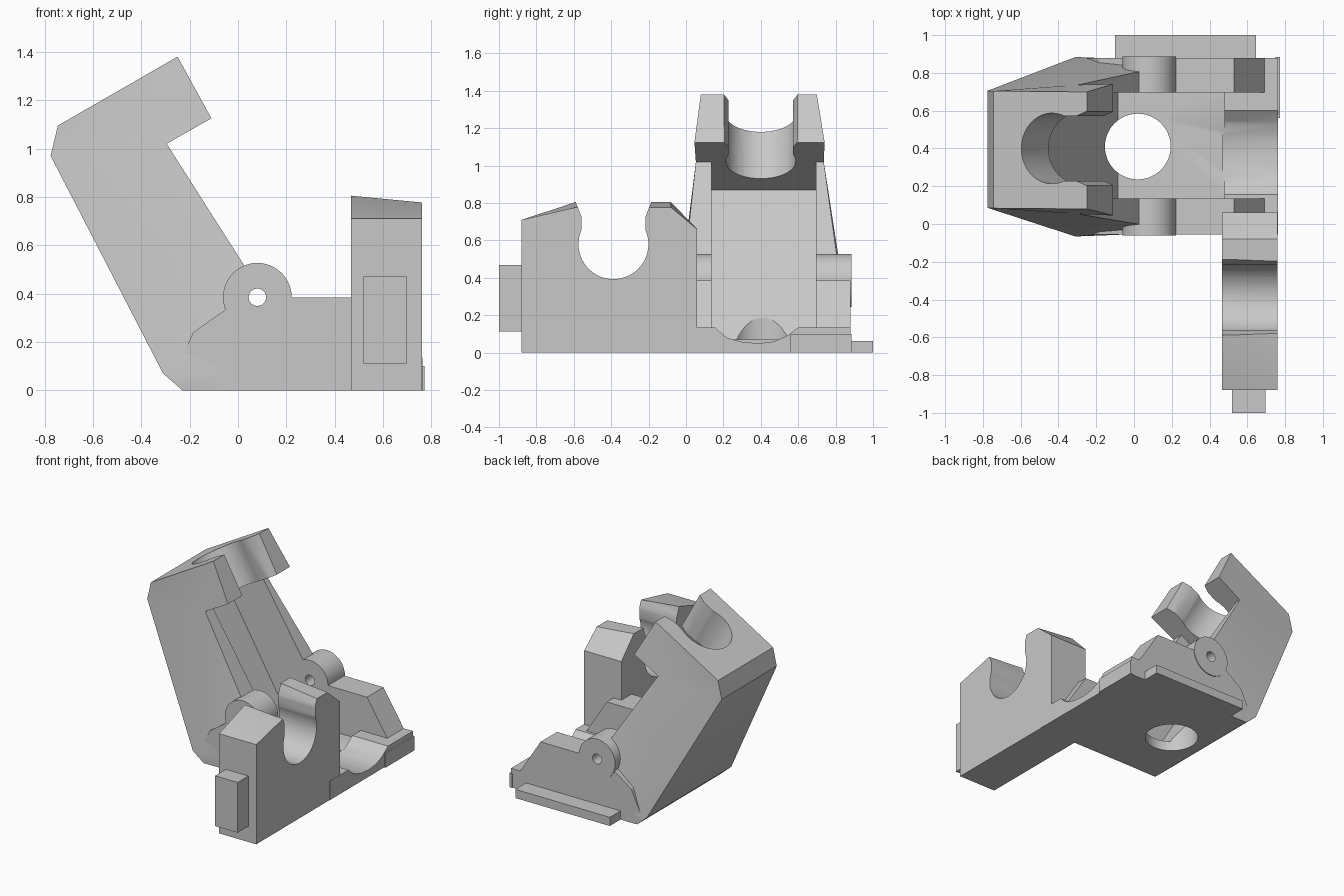
import bpy, bmesh, math
from mathutils import Vector

if "Cube" in bpy.data.objects:
    bpy.data.objects.remove(bpy.data.objects["Cube"])

grey = bpy.data.materials.new("plain grey")
grey.use_nodes = True
COLOUR = (0.58, 0.58, 0.58, 1)
grey.diffuse_color = COLOUR
grey.node_tree.nodes["Principled BSDF"].inputs["Base Color"].default_value = COLOUR

MID = 0.41    # centre line of the cradle across y


def loft(name, start, end):
    """Closed solid between two matching outlines."""
    bm = bmesh.new()
    a = [bm.verts.new(p) for p in start]
    b = [bm.verts.new(p) for p in end]
    bm.faces.new(a)
    bm.faces.new(b[::-1])
    for i in range(len(a)):
        j = (i + 1) % len(a)
        bm.faces.new((a[j], a[i], b[i], b[j]))
    bm.normal_update()
    bmesh.ops.triangulate(bm, faces=bm.faces[:])
    if bm.calc_volume(signed=True) < 0:
        bmesh.ops.reverse_faces(bm, faces=bm.faces[:])
    bm.normal_update()
    mesh = bpy.data.meshes.new(name)
    bm.to_mesh(mesh)
    bm.free()
    mesh.materials.append(grey)
    obj = bpy.data.objects.new(name, mesh)
    bpy.context.collection.objects.link(obj)
    return obj


def side_prism(name, outline, y0, y1):
    return loft(name, [(x, y0, z) for x, z in outline], [(x, y1, z) for x, z in outline])


def end_prism(name, outline, x0, x1):
    return loft(name, [(x0, y, z) for y, z in outline], [(x1, y, z) for y, z in outline])


def box(name, x0, x1, y0, y1, z0, z1):
    return side_prism(name, [(x0, z0), (x1, z0), (x1, z1), (x0, z1)], y0, y1)


def disc(cx, cy, r, n=48):
    return [(cx + r * math.cos(math.tau * i / n), cy + r * math.sin(math.tau * i / n))
            for i in range(n)]


def cut(cutter, *targets):
    cutter.hide_render = True
    for target in targets:
        mod = target.modifiers.new("Cut", "BOOLEAN")
        mod.operation, mod.object, mod.solver = "DIFFERENCE", cutter, "EXACT"
        bpy.context.view_layer.objects.active = target
        bpy.ops.object.modifier_apply(modifier=mod.name)
    bpy.data.objects.remove(cutter)


def snap_outline():
    """Round seat with a pinched throat and a flared mouth: (across, outward)."""
    r, half = 0.187, 0.172
    tip = math.acos(half / r)
    steps = 32
    sweep = math.pi + 2 * tip
    arc = [(r * math.cos(tip - sweep * i / steps), r * math.sin(tip - sweep * i / steps))
           for i in range(steps + 1)]
    return ([(0.22, 0.4), (0.2, 0.22), (half, 0.15)] + arc
            + [(-half, 0.15), (-0.2, 0.22), (-0.22, 0.4)])


# Leaning arm: side outline with a half width at each corner
arm_outline = [(-0.23, 0, 0.468), (-0.31, 0.07, 0.475), (-0.775, 0.97, 0.31),
               (-0.745, 1.095, 0.31), (-0.25, 1.38, 0.31), (-0.11, 1.125, 0.348),
               (-0.295, 1.02, 0.342), (0.03, 0.51, 0.405), (0.03, 0.38, 0.43),
               (-0.08, 0.07, 0.466), (-0.08, 0, 0.466)]
arm = loft("leaning_arm", [(x, MID - 0.015 * z - w, z) for x, z, w in arm_outline],
           [(x, MID - 0.015 * z + w, z) for x, z, w in arm_outline])

# Base with side walls
base = side_prism("base", [(-0.22, 0), (0.762, 0), (0.762, 0.135), (0.69, 0.135),
                           (0.53, 0.385), (0.02, 0.385), (-0.185, 0.24), (-0.27, 0.06)],
                  -0.055, 0.88)

# Hinge bosses on both walls
HINGE = (0.08, 0.385)
bosses = [side_prism("front_hinge_boss", disc(*HINGE, 0.142), -0.06, 0.135),
          side_prism("back_hinge_boss", disc(*HINGE, 0.142), 0.695, 0.886)]

# Open channel between the walls, running up the arm
cut(side_prism("channel", [(-0.085, 0.07), (-0.56, 0.87), (-0.295, 1.02), (-0.11, 1.125),
                           (0.9, 1.125), (0.9, 0.135), (0.48, 0.135), (0.48, 0.07)],
               0.135, 0.695), arm, base)

# Shallow dip in the end sill
cut(end_prism("sill_dip", [(0.14, 0.15), (0.17, 0.12), (0.22, 0.08), (0.3, 0.057),
                           (0.39, 0.05), (0.47, 0.06), (0.54, 0.09), (0.62, 0.15)],
              0.47, 0.9), base)

# Hinge pin hole and round hole in the floor
cut(side_prism("pin_hole", disc(*HINGE, 0.036, 24), -0.3, 1.2), arm, base, *bosses)
hole = disc(0.02, MID, 0.174)
cut(loft("floor_hole", [(x, y, -0.1) for x, y in hole], [(x, y, 0.4) for x, y in hole]),
    arm, base)

# Snap seat through the arm head
out = Vector((0.867, 0, 0.499))
along = Vector((0.499, 0, -0.867))
seat = [Vector((-0.435, 0.4, 1.275)) + Vector((0, s, 0)) + out * t for s, t in snap_outline()]
cut(loft("head_seat", [p - along * 0.1 for p in seat], [p + along * 0.36 for p in seat]), arm)

# Cross bar with its own snap seat; the top falls slightly toward +x
bar = end_prism("clamp_bar", [(-0.88, 0), (-0.88, 0.71), (-0.59, 0.805), (-0.08, 0.805),
                              (0.06, 0.66), (0.06, 0)], 0.467, 0.76)
for v in bar.data.vertices:
    if v.co.z > 0.75 and v.co.x > 0.6:
        v.co.z -= 0.028
cut(end_prism("bar_seat", [(-0.388 + s, 0.58 + t) for s, t in snap_outline()], 0.3, 0.9), bar)

# Tabs and ledges
tab = box("end_tab", 0.52, 0.697, -1, -0.88, 0.112, 0.47)
ledge = box("back_ledge", -0.1, 0.645, 0.87, 1, 0, 0.062)
nib = box("corner_nib", 0.75, 0.772, 0.56, 0.885, 0, 0.1)

# Shading
for obj in (arm, base, *bosses, bar, tab, ledge, nib):
    bpy.ops.object.select_all(action="DESELECT")
    obj.select_set(True)
    bpy.context.view_layer.objects.active = obj
    bpy.ops.object.shade_smooth_by_angle(angle=math.radians(25))
